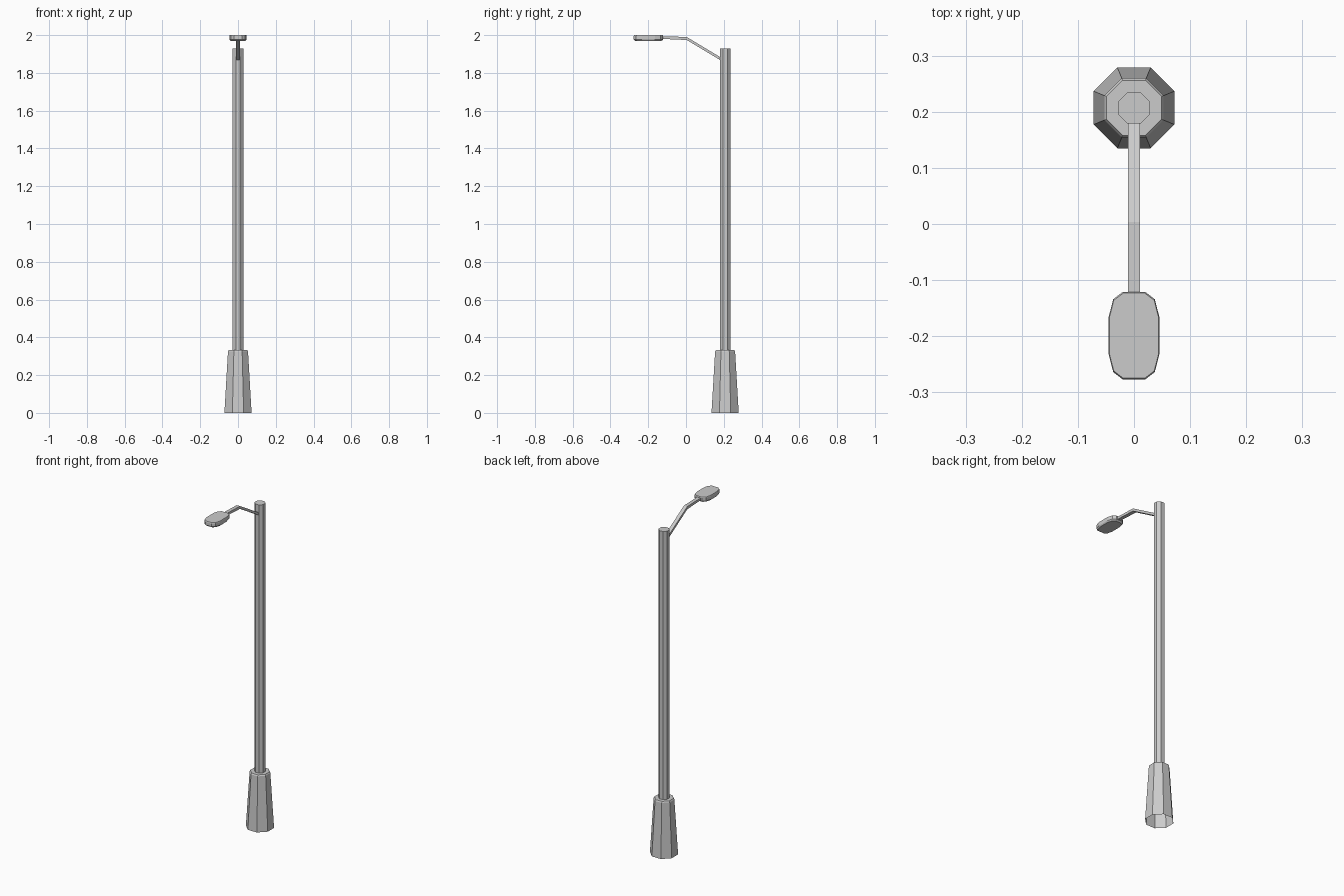
import bpy, math

if "Cube" in bpy.data.objects:
    bpy.data.objects.remove(bpy.data.objects["Cube"])

POLE_Y = 0.207


def make(name, verts, faces):
    mesh = bpy.data.meshes.new(name)
    mesh.from_pydata(verts, [], faces)
    mesh.update()
    obj = bpy.data.objects.new(name, mesh)
    bpy.context.collection.objects.link(obj)
    return obj


def loft(name, rings, cap_start=True, cap_end=True):
    """Skin a list of equal-length rings with quads."""
    n = len(rings[0])
    verts = [v for r in rings for v in r]
    faces = [(k * n + i, k * n + (i + 1) % n, (k + 1) * n + (i + 1) % n, (k + 1) * n + i)
             for k in range(len(rings) - 1) for i in range(n)]
    if cap_start:
        faces.append(tuple(reversed(range(n))))
    if cap_end:
        faces.append(tuple(range(len(verts) - n, len(verts))))
    return make(name, verts, faces)


def octagon(apothem, z):
    r = apothem / math.cos(math.pi / 8)
    angles = [math.pi / 8 + i * math.pi / 4 for i in range(8)]
    return [(r * math.cos(a), POLE_Y + r * math.sin(a), z) for a in angles]


# Tapered base and pole, hollow underneath
profile = [(0.072, 0), (0.053, 0.325), (0.049, 0.332), (0.028, 0.332), (0.028, 1.93)]
loft("base_and_pole", [octagon(a, z) for a, z in profile], cap_start=False)

# Bent arm: y, bottom z, top z along its path
path = [(0.181, 1.868, 1.884), (0.004, 1.974, 1.990), (-0.125, 1.980, 1.994)]
w = 0.011
loft("arm", [[(-w, y, b), (w, y, b), (w, y, t), (-w, y, t)] for y, b, t in path])

# Lamp head: rounded outline, mirrored from one quarter
quarter = [(0.045, 0.034), (0.037, 0.065), (0.020, 0.078)]
half = quarter + [(-x, y) for x, y in reversed(quarter)]
outline = half + [(-x, -y) for x, y in half]
levels = [(0.90, 1.970), (1.0, 1.977), (1.0, 1.995), (0.97, 2.0)]
loft("lamp_head", [[(x * s, -0.199 + y * s, z) for x, y in outline] for s, z in levels])
